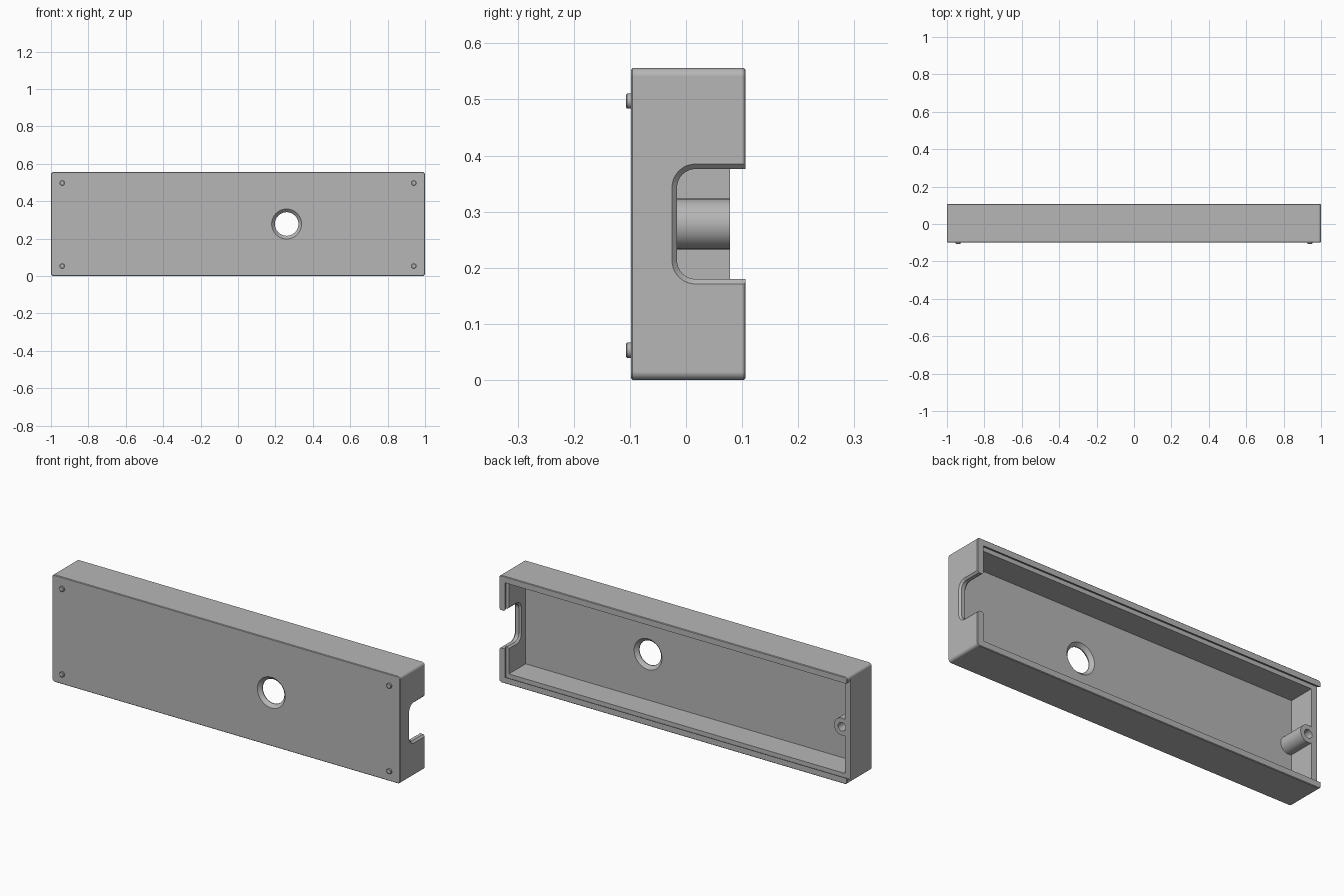
import bpy, bmesh
from math import cos, sin, pi, radians

if "Cube" in bpy.data.objects:
    bpy.data.objects.remove(bpy.data.objects["Cube"], do_unlink=True)

grey = bpy.data.materials.new("light_grey")
grey.use_nodes = True
color = (0.47, 0.47, 0.47, 1)
grey.diffuse_color = color
grey.node_tree.nodes["Principled BSDF"].inputs["Base Color"].default_value = color

FRONT, BACK, HEIGHT = -0.098, 0.106, 0.556
MID = HEIGHT / 2
FLOOR, LEDGE = -0.06, 0.078


def round_rect(u0, u1, v0, v1, r=0, steps=6):
    """Outline of a rectangle with rounded corners."""
    if r == 0:
        return [(u0, v0), (u1, v0), (u1, v1), (u0, v1)]
    pts = []
    centres = [(u1 - r, v1 - r), (u0 + r, v1 - r), (u0 + r, v0 + r), (u1 - r, v0 + r)]
    for q, (cu, cv) in enumerate(centres):
        for i in range(steps + 1):
            a = pi / 2 * (q + i / steps)
            pts.append((cu + r * cos(a), cv + r * sin(a)))
    return pts


def circle(x, z, r, n=48):
    return [(x + r * cos(2 * pi * i / n), z + r * sin(2 * pi * i / n)) for i in range(n)]


def loft(name, sections, axis="y"):
    """Solid through outlines placed at positions along an axis."""
    bm = bmesh.new()
    rings = []
    for pos, outline in sections:
        place = (lambda p: (p[0], pos, p[1])) if axis == "y" else (lambda p: (pos, p[0], p[1]))
        rings.append([bm.verts.new(place(p)) for p in outline])
    for a, b in zip(rings, rings[1:]):
        for i in range(len(a)):
            j = (i + 1) % len(a)
            bm.faces.new((a[i], a[j], b[j], b[i]))
    bm.faces.new(rings[0])
    bm.faces.new(rings[-1])
    bmesh.ops.recalc_face_normals(bm, faces=bm.faces)
    mesh = bpy.data.meshes.new(name)
    bm.to_mesh(mesh)
    bm.free()
    mesh.materials.append(grey)
    obj = bpy.data.objects.new(name, mesh)
    bpy.context.collection.objects.link(obj)
    return obj


def activate(obj):
    bpy.ops.object.select_all(action="DESELECT")
    obj.select_set(True)
    bpy.context.view_layer.objects.active = obj


def combine(target, tool, operation="DIFFERENCE"):
    mod = target.modifiers.new("combine", "BOOLEAN")
    mod.operation, mod.object, mod.solver = operation, tool, "EXACT"
    activate(target)
    bpy.ops.object.modifier_apply(modifier=mod.name)
    bpy.data.objects.remove(tool, do_unlink=True)


def finish(obj):
    activate(obj)
    bpy.ops.object.shade_smooth_by_angle(angle=radians(30))
    mod = obj.modifiers.new("even_shading", "WEIGHTED_NORMAL")
    mod.keep_sharp = True


# Outer shell with rounded corners and softened rims
def shell(inset):
    return round_rect(-1 + inset, 1 - inset, inset, HEIGHT - inset, 0.015 - inset)


case = loft("case", [(FRONT, shell(0.003)), (FRONT + 0.003, shell(0)),
                     (BACK - 0.003, shell(0)), (BACK, shell(0.003))])

# Cavity, open at the back
inside = round_rect(-0.968, 0.963, 0.04, HEIGHT - 0.04)
combine(case, loft("cavity", [(FLOOR, inside), (BACK - 0.01, inside)]))

# Screw post against the right end wall
post = circle(-0.95, MID, 0.045)
combine(case, loft("screw_post", [(FLOOR - 0.01, post), (LEDGE + 0.01, post)]), "UNION")


# Dovetail slot for a sliding lid, open at the right end
def slot(half, end):
    return round_rect(-1.1, end, MID - half, MID + half)


combine(case, loft("lid_slot", [(LEDGE, slot(0.26, 0.98)), (BACK + 0.01, slot(0.24, 0.96))]))

# Screw hole
bore = circle(-0.95, MID, 0.022, 32)
combine(case, loft("screw_hole", [(-0.03, bore), (BACK + 0.1, bore)]))


# Round opening, flared at both faces
def flare(r):
    return circle(0.26, MID, r, 64)


combine(case, loft("round_opening", [
    (FRONT - 0.01, flare(0.09)), (FRONT + 0.017, flare(0.063)),
    (FLOOR - 0.017, flare(0.063)), (FLOOR + 0.01, flare(0.09))]))


# Notch in the left end wall, chamfered on both sides
def notch(grow):
    return round_rect(-0.016 - grow, 0.3, MID - 0.098 - grow, MID + 0.098 + grow, 0.033 + grow, 8)


combine(case, loft("cable_notch", [
    (0.953, notch(0.019)), (0.972, notch(0)),
    (0.991, notch(0)), (1.01, notch(0.019))], "x"))
finish(case)

# Small locating pegs on the front corners
for x, side in ((-0.94, "right"), (0.94, "left")):
    for z, level in ((0.053, "lower"), (0.497, "upper")):
        peg = loft(f"peg_{level}_{side}", [
            (-0.107, circle(x, z, 0.011, 24)), (-0.105, circle(x, z, 0.0135, 24)),
            (FRONT + 0.01, circle(x, z, 0.0135, 24))])
        finish(peg)
